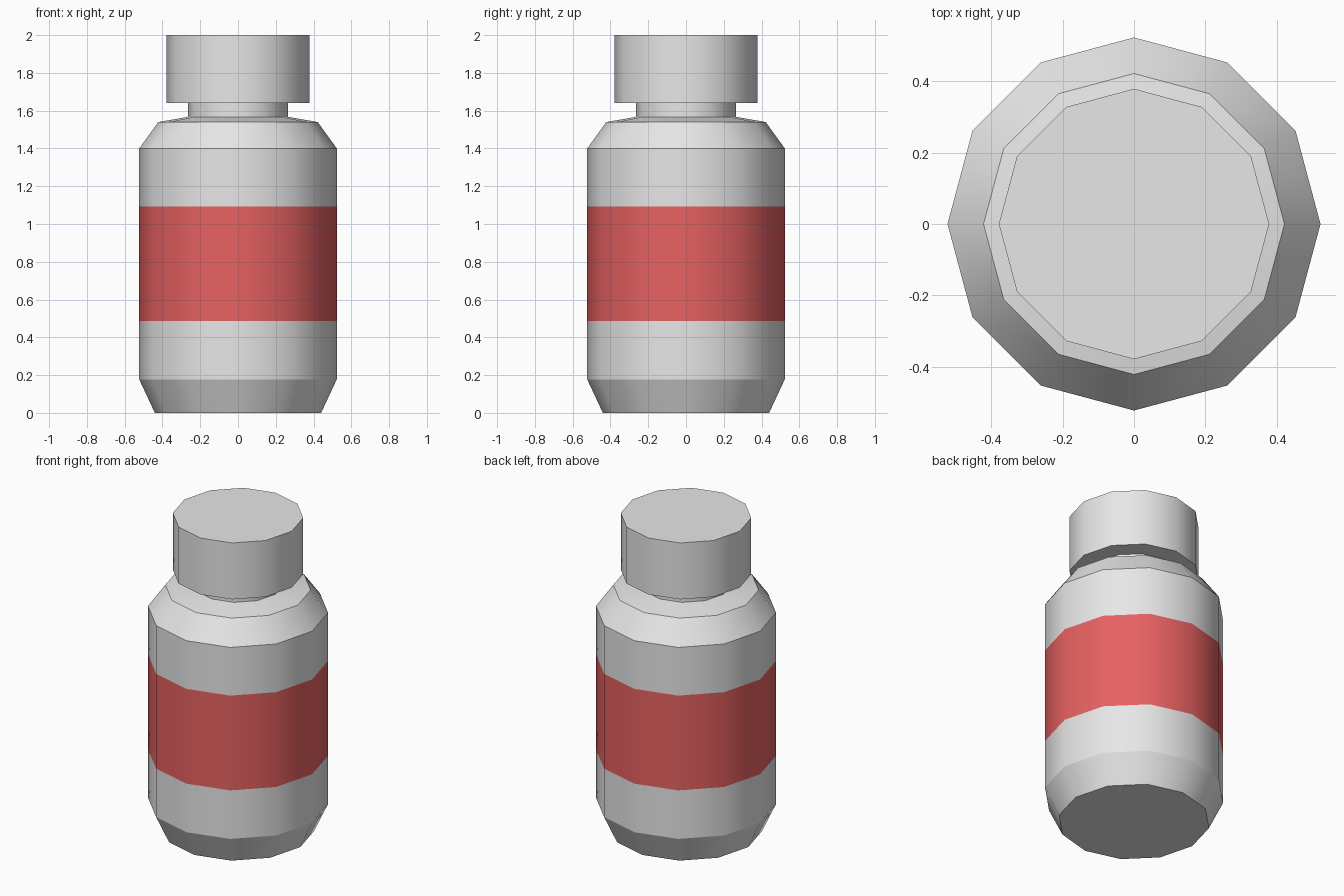
import bpy, bmesh, math

if "Cube" in bpy.data.objects:
    bpy.data.objects.remove(bpy.data.objects["Cube"])

SIDES = 12


def material(name, rgb):
    m = bpy.data.materials.new(name)
    m.diffuse_color = (*rgb, 1.0)
    m.use_nodes = True
    m.node_tree.nodes["Principled BSDF"].inputs["Base Color"].default_value = m.diffuse_color
    return m


grey = material("light_grey", (0.8, 0.8, 0.8))
red = material("label_red", (0.8, 0.12, 0.12))


def lathe(name, profile, red_bands=()):
    """Closed 12-sided turned solid from (radius, z) points."""
    bm = bmesh.new()
    rings = [[bm.verts.new((r * math.cos(2 * math.pi * i / SIDES),
                            r * math.sin(2 * math.pi * i / SIDES), z))
              for i in range(SIDES)] for r, z in profile]
    for k in range(len(rings) - 1):
        a, b = rings[k], rings[k + 1]
        for i in range(SIDES):
            j = (i + 1) % SIDES
            f = bm.faces.new((a[i], a[j], b[j], b[i]))
            f.smooth = True
            f.material_index = 1 if k in red_bands else 0
    bm.faces.new(rings[0][::-1])
    bm.faces.new(rings[-1])
    # horizontal ring edges stay crisp, the sides shade smoothly
    for e in bm.edges:
        if abs(e.verts[0].co.z - e.verts[1].co.z) < 1e-5:
            e.smooth = False
    me = bpy.data.meshes.new(name)
    bm.to_mesh(me)
    bm.free()
    me.materials.append(grey)
    if red_bands:
        me.materials.append(red)
    ob = bpy.data.objects.new(name, me)
    bpy.context.collection.objects.link(ob)
    return ob


# bottle: base chamfer, body with red label band, shoulder, neck, then cap
lathe("bottle", [(0.44, 0.0), (0.523, 0.177), (0.523, 0.487), (0.523, 1.092),
                 (0.523, 1.40), (0.422, 1.54), (0.264, 1.567), (0.264, 1.64),
                 (0.379, 1.64), (0.379, 2.0)], red_bands=(2,))
